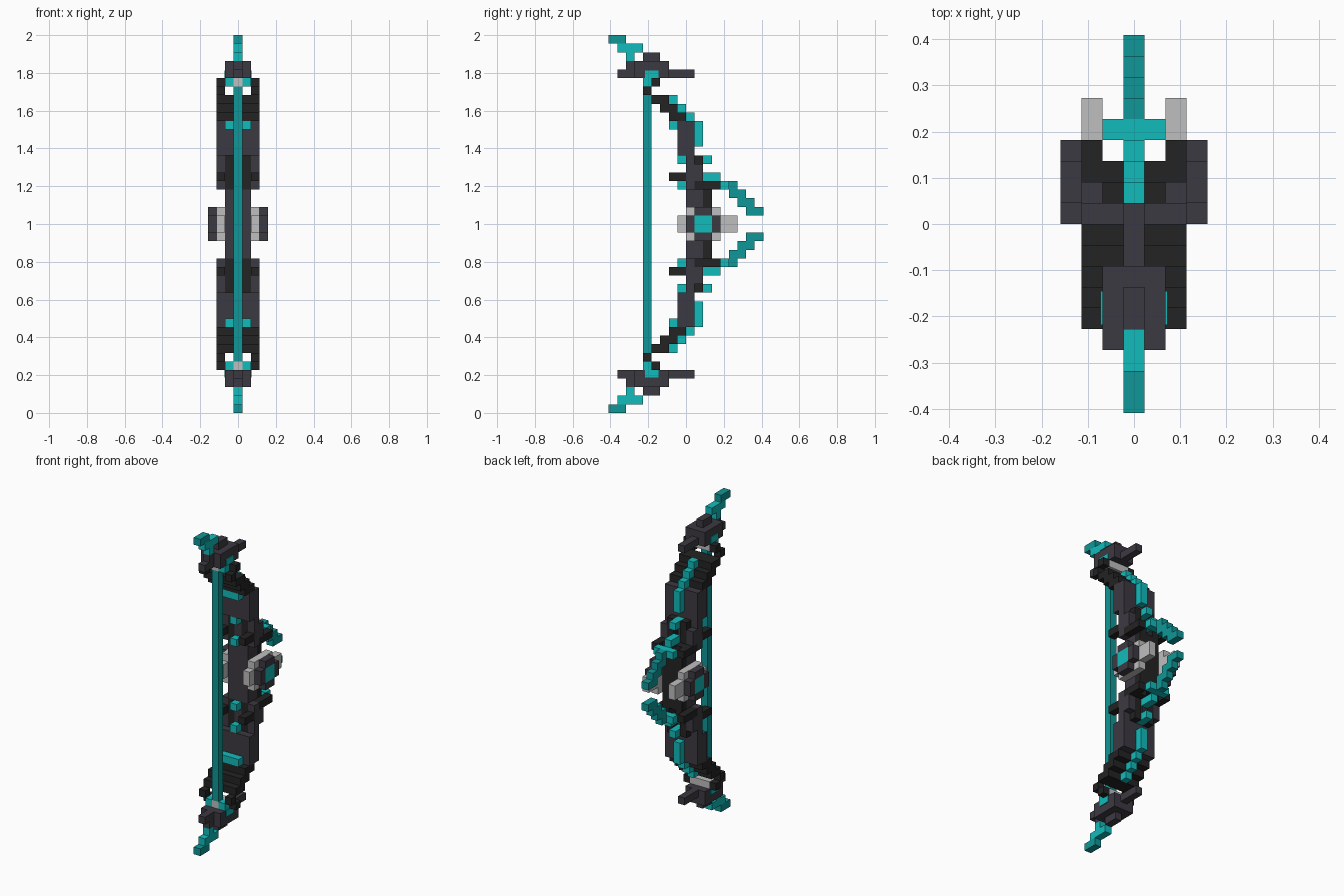
import bpy
import bmesh
from mathutils import Vector

# Grid unit: the bow is 44 blocks tall
UNIT = 2.0 / 44

default_cube = bpy.data.objects.get("Cube")
if default_cube:
    bpy.data.objects.remove(default_cube, do_unlink=True)


def make_material(name, red, green, blue):
    material = bpy.data.materials.new(name)
    material.use_nodes = True
    colour = (red, green, blue, 1.0)
    material.diffuse_color = colour
    for node in material.node_tree.nodes:
        if node.type == "BSDF_PRINCIPLED":
            node.inputs["Base Color"].default_value = colour
            node.inputs["Roughness"].default_value = 0.8
    return material


charcoal = make_material("charcoal", 0.046, 0.042, 0.054)
black = make_material("black", 0.017, 0.017, 0.017)
light_grey = make_material("light grey", 0.52, 0.52, 0.52)
teal = make_material("teal", 0.006, 0.50, 0.50)
deep_teal = make_material("deep teal", 0.005, 0.31, 0.31)


def add_block(mesh, low, high):
    low, high = Vector(low), Vector(high)
    verts = bmesh.ops.create_cube(mesh, size=1)["verts"]
    bmesh.ops.scale(mesh, vec=high - low, verts=verts)
    bmesh.ops.translate(mesh, vec=(low + high) / 2, verts=verts)


def centre(width, y, z):
    """Block across the middle: half width, y range, z range above the grip."""
    return [((-width, y[0], z[0]), (width, y[1], z[1]))]


def sides(inner, outer, y, z):
    """Matching blocks on the left and right."""
    return [((inner, y[0], z[0]), (outer, y[1], z[1])),
            ((-outer, y[0], z[0]), (-inner, y[1], z[1]))]


def build(name, material, *groups, mirrored=True):
    """Join blocks into one object, repeating them on the lower limb."""
    mesh = bmesh.new()
    for group in groups:
        for low, high in group:
            add_block(mesh, low, high)
            if mirrored:
                add_block(mesh, (low[0], low[1], -high[2]), (high[0], high[1], -low[2]))
    bmesh.ops.scale(mesh, vec=(UNIT, UNIT, UNIT), verts=mesh.verts)
    bmesh.ops.translate(mesh, vec=(0, 0, 1), verts=mesh.verts)
    bmesh.ops.recalc_face_normals(mesh, faces=mesh.faces)
    data = bpy.data.meshes.new(name)
    mesh.to_mesh(data)
    mesh.free()
    data.materials.append(material)
    bpy.context.collection.objects.link(bpy.data.objects.new(name, data))


# Half widths of the narrow, middle, wide and shield layers
N, M, W, S = 0.5, 1.5, 2.5, 3.5

# String and curled limb tips
build("bow_string", deep_teal, centre(N, (-5, -4), (-16, 16)), mirrored=False)
build("tip_ends", deep_teal, centre(N, (-9, -7), (21, 22)))
build("tip_hooks", teal, centre(N, (-8, -5), (20, 21)), centre(N, (-7, -6), (19, 20)))

# Caps that hold the string
build("limb_caps", charcoal,
      centre(N, (-5, -3), (19, 20)),
      centre(N, (-7, -2), (18, 19)),
      sides(N, M, (-6, -2), (18, 19)),
      centre(N, (-8, 1), (17, 18)),
      sides(N, M, (-6, -2), (17, 18)))
build("string_clamps", teal, sides(N, M, (-5, -4), (16, 17)),
      sides(M, M + 0.1, (-4.8, -3.2), (17, 17.9)))
build("string_pins", light_grey, centre(N, (-5, -4), (16, 17)),
      centre(M, (-4, -3), (16, 17)))

# Stepped dark outer limbs
build("outer_limbs", black,
      sides(M, W, (-4, -3), (16, 17)),
      sides(M, W, (-5, -4), (15, 16)),
      *[centre(W, (y, y + 2), (10 - y, 11 - y)) for y in (-4, -3, -2)])

# Main limb plates
build("limb_plates", charcoal,
      centre(W, (-1, 1), (8, 12)),
      centre(N, (0, 1), (4, 8)),
      sides(M, W, (0, 1), (4, 8)),
      sides(M, W, (1, 2), (5, 7)))
build("limb_cores", black,
      sides(N, M, (0, 2), (4, 8)),
      sides(N, M, (2, 3), (2, 5)),
      sides(M, W, (-2, 0), (5, 6)),
      sides(M, W, (1, 4), (4, 5)))

# Bright ridge along the back and studs on the front
build("back_ridge", teal,
      *[centre(N, (y, y + 1), (12 - y, 13 - y)) for y in (-2, -1, 0)],
      centre(N, (1, 2), (9, 12)),
      centre(N, (1, 3), (7, 8)),
      centre(N, (2, 4), (5, 6)))
build("front_studs", teal,
      centre(M, (-2, -1), (11, 12)),
      centre(N, (-1, 0), (7, 8)),
      centre(N, (-1, 0), (4, 5)))

# Claws that curve toward each other behind the grip
build("claw_roots", teal, centre(M, (4, 5), (4, 5)))
build("claws", deep_teal,
      centre(N, (5, 6), (4, 5)),
      *[centre(N, (8 - z, 10 - z), (z, z + 1)) for z in (1, 2, 3)])

# Grip
build("grip", charcoal, centre(M, (0, 2), (-4, 4)), mirrored=False)
build("grip_back", black, centre(M, (2, 3), (-2, 4)), mirrored=False)
build("grip_back_lower", black, centre(M, (2, 3), (-4, -2)), mirrored=False)

# Layered side shields with a bright gem
build("shield_plates", light_grey,
      sides(M, W, (0, 4), (-2, 2)),
      sides(M, W, (-1, 0), (-1, 1)),
      sides(M, W, (4, 6), (-1, 1)), mirrored=False)
build("shield_frames", charcoal,
      sides(W, S, (1, 3), (1, 2)),
      sides(W, S, (1, 3), (-2, -1)),
      sides(W, S, (0, 1), (-1, 1)),
      sides(W, S, (3, 4), (-1, 1)), mirrored=False)
build("shield_gems", teal, sides(W, S, (1, 3), (-1, 1)), mirrored=False)
